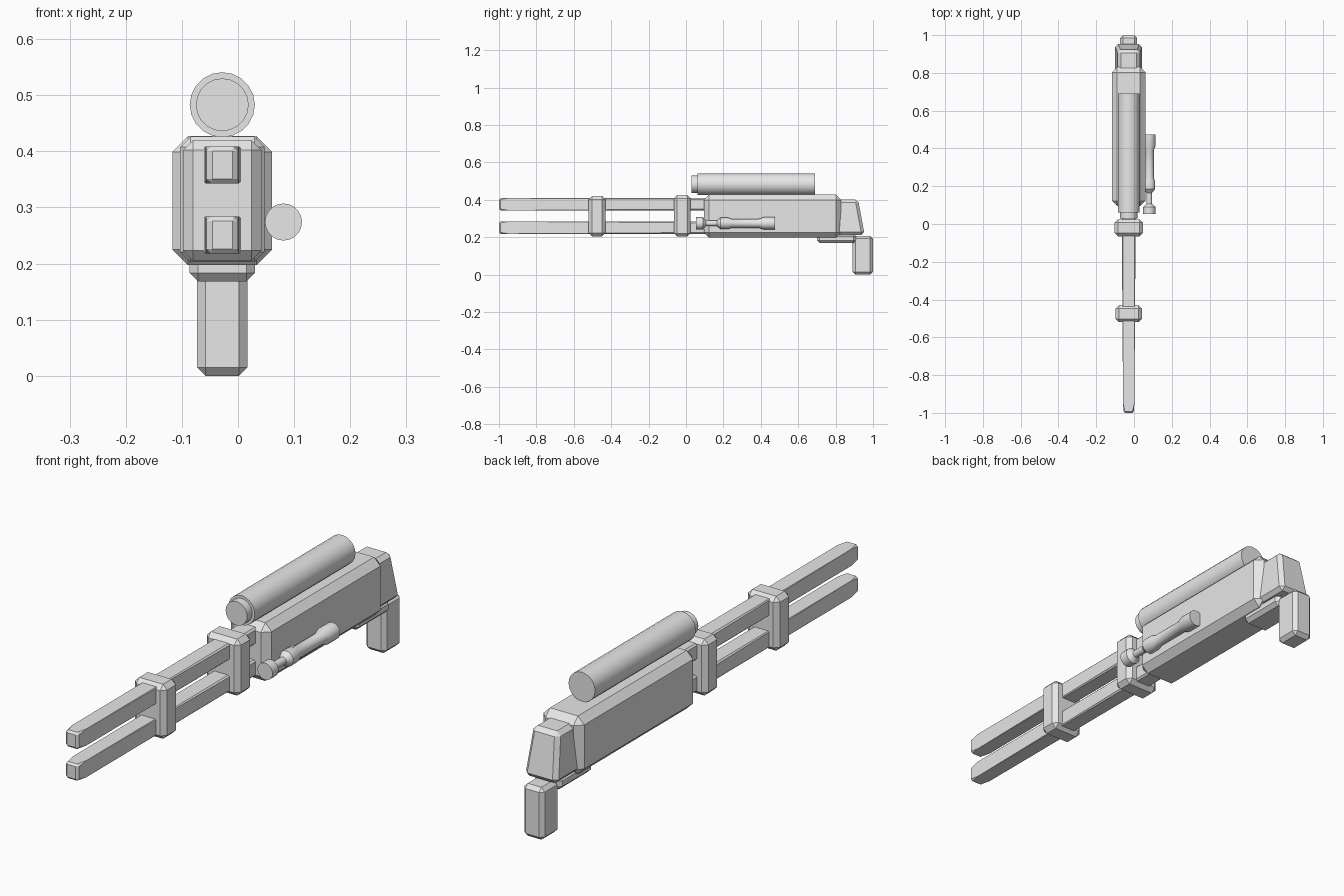
import bpy
import bmesh
import math
from mathutils import Vector

old = bpy.data.objects.get("Cube")
if old:
    bpy.data.objects.remove(old, do_unlink=True)

CX = -0.028  # centre line of the main parts

grey = bpy.data.materials.new("light_grey")
grey.use_nodes = True
grey.diffuse_color = (0.8, 0.8, 0.8, 1)
grey.node_tree.nodes["Principled BSDF"].inputs["Base Color"].default_value = (0.8, 0.8, 0.8, 1)


def finish(name, bm, angle):
    bmesh.ops.recalc_face_normals(bm, faces=bm.faces[:])
    mesh = bpy.data.meshes.new(name)
    bm.to_mesh(mesh)
    bm.free()
    mesh.materials.append(grey)
    obj = bpy.data.objects.new(name, mesh)
    bpy.context.collection.objects.link(obj)
    bpy.ops.object.select_all(action="DESELECT")
    obj.select_set(True)
    bpy.context.view_layer.objects.active = obj
    bpy.ops.object.shade_smooth_by_angle(angle=math.radians(angle))
    return obj


def block(name, width, y, z, bevel, shape=None, cut=None):
    """Chamfered box on the centre line; shape(v) moves corners before the chamfer."""
    bm = bmesh.new()
    bmesh.ops.create_cube(bm, size=1)
    for v in bm.verts:
        v.co = Vector((CX + v.co.x * width,
                       y[0] + (v.co.y + 0.5) * (y[1] - y[0]),
                       z[0] + (v.co.z + 0.5) * (z[1] - z[0])))
    if cut is not None:
        bmesh.ops.bisect_plane(bm, geom=bm.verts[:] + bm.edges[:] + bm.faces[:],
                               plane_co=(0, cut, 0), plane_no=(0, 1, 0))
    if shape:
        for v in bm.verts:
            shape(v)
    edges = [e for e in bm.edges if e.calc_face_angle(0) > math.radians(40)]
    bmesh.ops.bevel(bm, geom=edges, offset=bevel, segments=1, affect="EDGES", clamp_overlap=True)
    return finish(name, bm, 20)


def lathe(name, x, z, profile, sides=20):
    """Turned part along y from (y, radius) pairs, closed at both ends."""
    bm = bmesh.new()
    rings = []
    for y, r in profile:
        rings.append([bm.verts.new((x + r * math.cos(2 * math.pi * i / sides), y,
                                    z + r * math.sin(2 * math.pi * i / sides)))
                      for i in range(sides)])
    for a, b in zip(rings, rings[1:]):
        for i in range(sides):
            j = (i + 1) % sides
            bm.faces.new((a[i], a[j], b[j], b[i]))
    bm.faces.new(rings[0])
    bm.faces.new(rings[-1])
    return finish(name, bm, 35)


# Twin barrels with narrowed tips
def narrow_tip(v):
    if v.co.y < -0.99:
        v.co.x = CX + (v.co.x - CX) * 0.68


for name, low in (("upper_barrel", 0.343), ("lower_barrel", 0.218)):
    block(name, 0.076, (-1, 0.2), (low, low + 0.066), 0.008, narrow_tip, cut=-0.95)

# Clamps around the barrels
block("front_clamp", 0.14, (-0.52, -0.43), (0.205, 0.42), 0.018)
block("rear_clamp", 0.15, (-0.065, 0.025), (0.203, 0.426), 0.018)

# Main housing
block("housing", 0.178, (0.095, 0.83), (0.197, 0.427), 0.028)


# Tapered rear block
def taper_rear(v):
    if v.co.z > 0.3:
        v.co.x = CX + (v.co.x - CX) * 0.8
        if v.co.y > 0.9:
            v.co.y -= 0.035


block("rear_block", 0.145, (0.79, 0.955), (0.213, 0.402), 0.016, taper_rear)

# Grip and the plate that carries it
block("grip_plate", 0.116, (0.70, 0.91), (0.168, 0.22), 0.015)
block("grip", 0.09, (0.89, 1.0), (0, 0.207), 0.015)

# Top tube with a smaller front cap
lathe("top_tube", CX, 0.483, [(0.03, 0.047), (0.062, 0.047), (0.062, 0.058), (0.69, 0.058)])

# Side cylinder with a thin neck and flared ends
lathe("side_cylinder", 0.081, 0.274,
      [(0.053, 0.033), (0.09, 0.033), (0.107, 0.015), (0.165, 0.015), (0.185, 0.031),
       (0.225, 0.031), (0.245, 0.024), (0.39, 0.024), (0.415, 0.033), (0.475, 0.033)])
